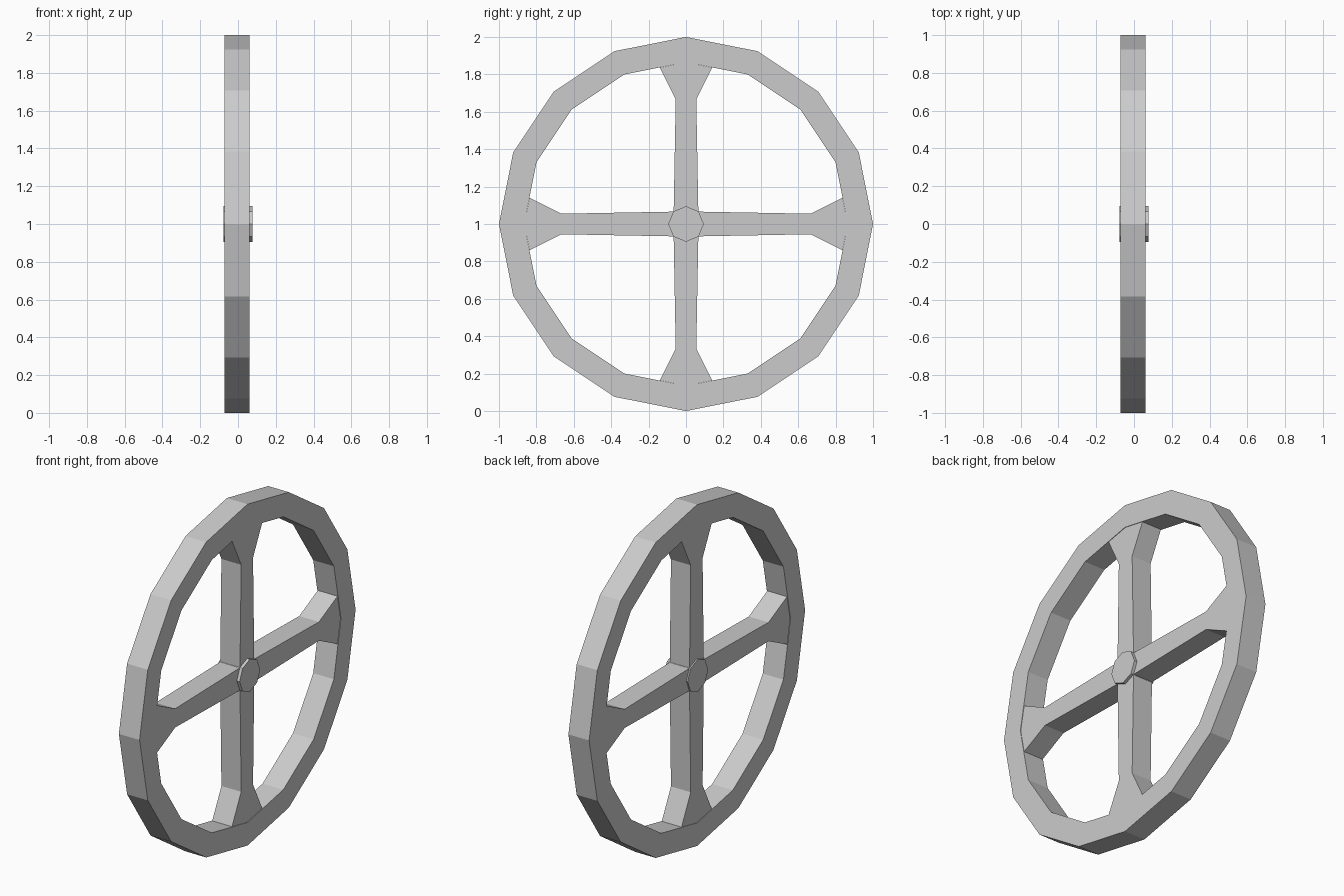
import bpy, bmesh
from math import sin, cos, pi

if "Cube" in bpy.data.objects:
    bpy.data.objects.remove(bpy.data.objects["Cube"])

X_BACK, X_FRONT = -0.072, 0.062   # rim faces
CENTRE_Z = 1.0


def ngon(radius, sides):
    return [(radius * sin(2 * pi * i / sides), radius * cos(2 * pi * i / sides))
            for i in range(sides)]


def finish(name, bm):
    bmesh.ops.recalc_face_normals(bm, faces=bm.faces)
    mesh = bpy.data.meshes.new(name)
    bm.to_mesh(mesh)
    bm.free()
    obj = bpy.data.objects.new(name, mesh)
    obj.location.z = CENTRE_Z
    bpy.context.collection.objects.link(obj)


def add_loop(bm, profile, x):
    return [bm.verts.new((x, y, z)) for y, z in profile]


def bridge(bm, a, b):
    for i in range(len(a)):
        j = (i + 1) % len(a)
        bm.faces.new((a[i], a[j], b[j], b[i]))


def prism(name, profile, x0, x1):
    bm = bmesh.new()
    a, b = add_loop(bm, profile, x0), add_loop(bm, profile, x1)
    bridge(bm, a, b)
    bm.faces.new(a)
    bm.faces.new(b)
    finish(name, bm)


# Rim: sixteen-sided ring with a rectangular section
bm = bmesh.new()
section = [(1.0, X_BACK), (1.0, X_FRONT), (0.865, X_FRONT), (0.865, X_BACK)]
loops = [add_loop(bm, ngon(r, 16), x) for r, x in section]
for k in range(4):
    bridge(bm, loops[k], loops[(k + 1) % 4])
finish("rim", bm)

# Spokes: one arm outline turned four times, flared where it meets the rim
arm = [(-0.066, 0.066), (-0.055, 0.665), (-0.14, 0.837),
       (0, 0.865), (0.14, 0.837), (0.055, 0.665)]
cross = []
for turn in range(4):
    cross += arm
    arm = [(z, -y) for y, z in arm]
prism("spokes", cross, X_BACK + 0.003, X_FRONT - 0.003)

# Hub: octagonal axle cap through the middle
prism("hub", ngon(0.095, 8), -0.077, 0.077)
